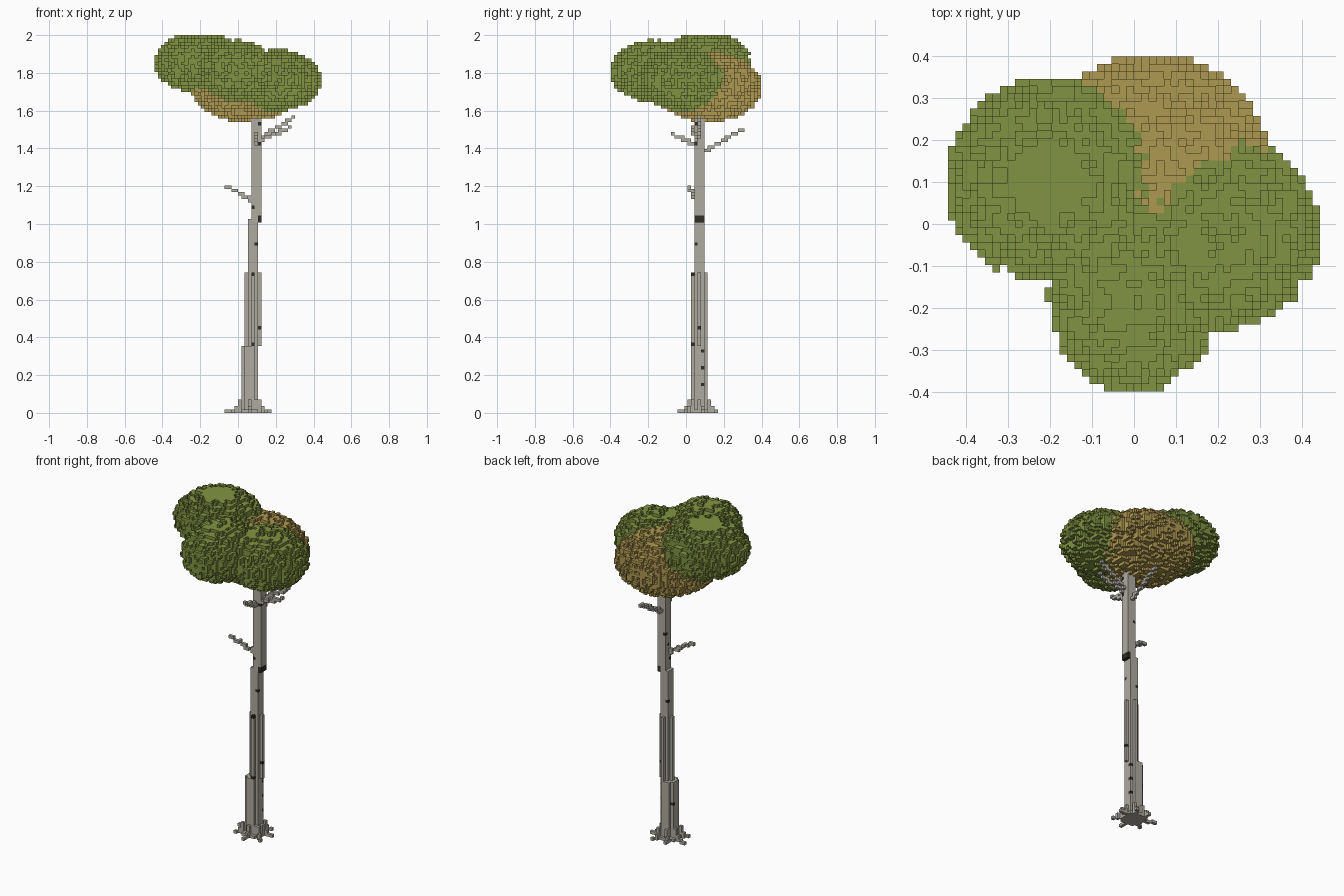
import bpy, bmesh, random
from mathutils import Vector

random.seed(4)
V = 2 / 113                      # edge of one block
TOP = 113                        # height in blocks

cube = bpy.data.objects.get("Cube")
if cube:
    bpy.data.objects.remove(cube, do_unlink=True)


def material(name, rgb):
    m = bpy.data.materials.new(name)
    m.use_nodes = True
    m.diffuse_color = (*rgb, 1)
    bsdf = m.node_tree.nodes["Principled BSDF"]
    bsdf.inputs["Base Color"].default_value = (*rgb, 1)
    bsdf.inputs["Roughness"].default_value = 0.9
    return m


BARK = material("pale grey bark", (0.43, 0.41, 0.35))
DARK = material("dark bark marks", (0.025, 0.025, 0.02))
GREEN = material("green leaves", (0.222, 0.296, 0.054))
TAN = material("tan leaves", (0.430, 0.319, 0.082))

# Two axes of each face, for the six block directions
SIDES = [((1, 0, 0), (0, 1, 0), (0, 0, 1)), ((-1, 0, 0), (0, 0, 1), (0, 1, 0)),
         ((0, 1, 0), (0, 0, 1), (1, 0, 0)), ((0, -1, 0), (1, 0, 0), (0, 0, 1)),
         ((0, 0, 1), (1, 0, 0), (0, 1, 0)), ((0, 0, -1), (0, 1, 0), (1, 0, 0))]


def build(name, cells, solid, mats, marks=()):
    """Mesh the exposed faces of a set of blocks."""
    bm = bmesh.new()
    verts = {}

    def vert(p):
        if p not in verts:
            verts[p] = bm.verts.new((p[0] * V, (p[1] - 0.5) * V, p[2] * V))
        return verts[p]

    for c in sorted(cells):
        for n, a, b in SIDES:
            if tuple(c[i] + n[i] for i in range(3)) in solid:
                continue
            base = tuple(c[i] + max(n[i], 0) for i in range(3))
            quad = [tuple(base[i] + s * a[i] + t * b[i] for i in range(3))
                    for s, t in ((0, 0), (1, 0), (1, 1), (0, 1))]
            bm.faces.new([vert(p) for p in quad]).material_index = int(c in marks)
    mesh = bpy.data.meshes.new(name)
    bm.to_mesh(mesh)
    bm.free()
    for m in mats:
        mesh.materials.append(m)
    bpy.context.collection.objects.link(bpy.data.objects.new(name, mesh))


def cell(p):
    """Block that holds a point given in units."""
    return (int(p[0] // V), int((p[1] / V + 0.5) // 1), int(p[2] // V))


def line(a, b):
    """Chain of blocks between two points."""
    a, b = Vector(a), Vector(b)
    n = int((b - a).length / V * 1.15) + 1
    return {cell(a.lerp(b, i / n)) for i in range(n + 1)}


# Trunk: stacked sections (first layer, last layer, centre x, inside rule)
CY = 4
SECTIONS = [(0, 20, 3, lambda x, y: abs(x) + abs(y) < 4),
            (20, 42, 4, lambda x, y: abs(x) + abs(y) < 3),
            (42, 58, 4, lambda x, y: max(abs(x), abs(y)) < 2),
            (58, 96, 5, lambda x, y: max(abs(x), abs(y)) < 2)]
trunk = {(cx + x, CY + y, z) for z0, z1, cx, inside in SECTIONS
         for z in range(z0, z1) for x in range(-2, 3) for y in range(-2, 3)
         if inside(x, y)}
trunk |= {(6, y, 57) for y in (3, 4, 5)}

# Bark marks: a band at the upper joint and scattered single blocks
marks = {(6, y, z) for y in (3, 4, 5) for z in (57, 58)}
marks |= {(5, 3, 50), (4, 3, 61), (4, 2, 41), (6, 4, 25), (5, 6, 26), (4, 2, 20),
          (5, 5, 18), (5, 5, 13), (5, 5, 8), (1, 5, 12), (2, 6, 30), (3, 5, 47),
          (4, 5, 70), (6, 3, 80), (6, 3, 86), (4, 4, 66)}
marks &= trunk

# Roots: a low hub with arms that step down to the ground
roots = {(3 + x, CY + y, 0) for x in range(-4, 5) for y in range(-4, 5)
         if x * x + y * y < 14}
for dx, dy in ((-7, 2), (-5, -3), (0, -6), (5, -4), (6, 1), (3, 5), (-2, 5)):
    far = max(abs(dx), abs(dy))
    for d in range(2, far + 1):
        x, y = 3 + round(dx * d / far), CY + round(dy * d / far)
        height = 4 if d <= 3 else 2 if d == 4 else 1
        roots |= {(x, y, z) for z in range(height)}
roots -= trunk

# Bare twigs
TWIGS = [((0.07, 0.05, 1.13), (-0.065, 0.01, 1.20)),
         ((0.11, 0.06, 1.44), (0.27, 0.03, 1.505)),
         ((0.11, 0.07, 1.45), (0.30, 0.07, 1.57)),
         ((0.10, 0.09, 1.38), (0.10, 0.295, 1.50)),
         ((0.10, 0.05, 1.42), (0.10, -0.075, 1.48))]
twigs = set().union(*(line(a, b) for a, b in TWIGS)) - trunk - roots


def blob(centre, radii):
    """Ellipsoid of blocks with a ragged outer layer."""
    out = set()
    lo = cell([c - r - V for c, r in zip(centre, radii)])
    hi = cell([c + r + V for c, r in zip(centre, radii)])
    for x in range(max(lo[0], -25), min(hi[0] + 1, 25)):
        for y in range(max(lo[1], -22), min(hi[1] + 1, 23)):
            for z in range(lo[2], min(hi[2] + 1, TOP)):
                p = ((x + 0.5) * V, y * V, (z + 0.5) * V)
                d = sum(((p[i] - centre[i]) / radii[i]) ** 2 for i in range(3)) ** 0.5
                if d < 0.93 or (d < 1.0 and random.random() < 0.5):
                    out.add((x, y, z))
    return out


# Crown: three green clumps over one tan clump
green = (blob((-0.205, 0.105, 1.855), (0.245, 0.245, 0.16))
         | blob((0.20, -0.02, 1.76), (0.245, 0.235, 0.165))
         | blob((0.0, -0.17, 1.81), (0.205, 0.235, 0.165)))
tan = blob((0.04, 0.12, 1.725), (0.29, 0.285, 0.185)) - green

wood = trunk | roots | twigs
crown = green | tan
build("trunk", trunk, wood, [BARK, DARK], marks)
build("roots", roots, wood, [BARK])
build("twigs", twigs - crown, wood, [BARK])
build("green_leaves", green, crown, [GREEN])
build("tan_leaves", tan, crown, [TAN])
